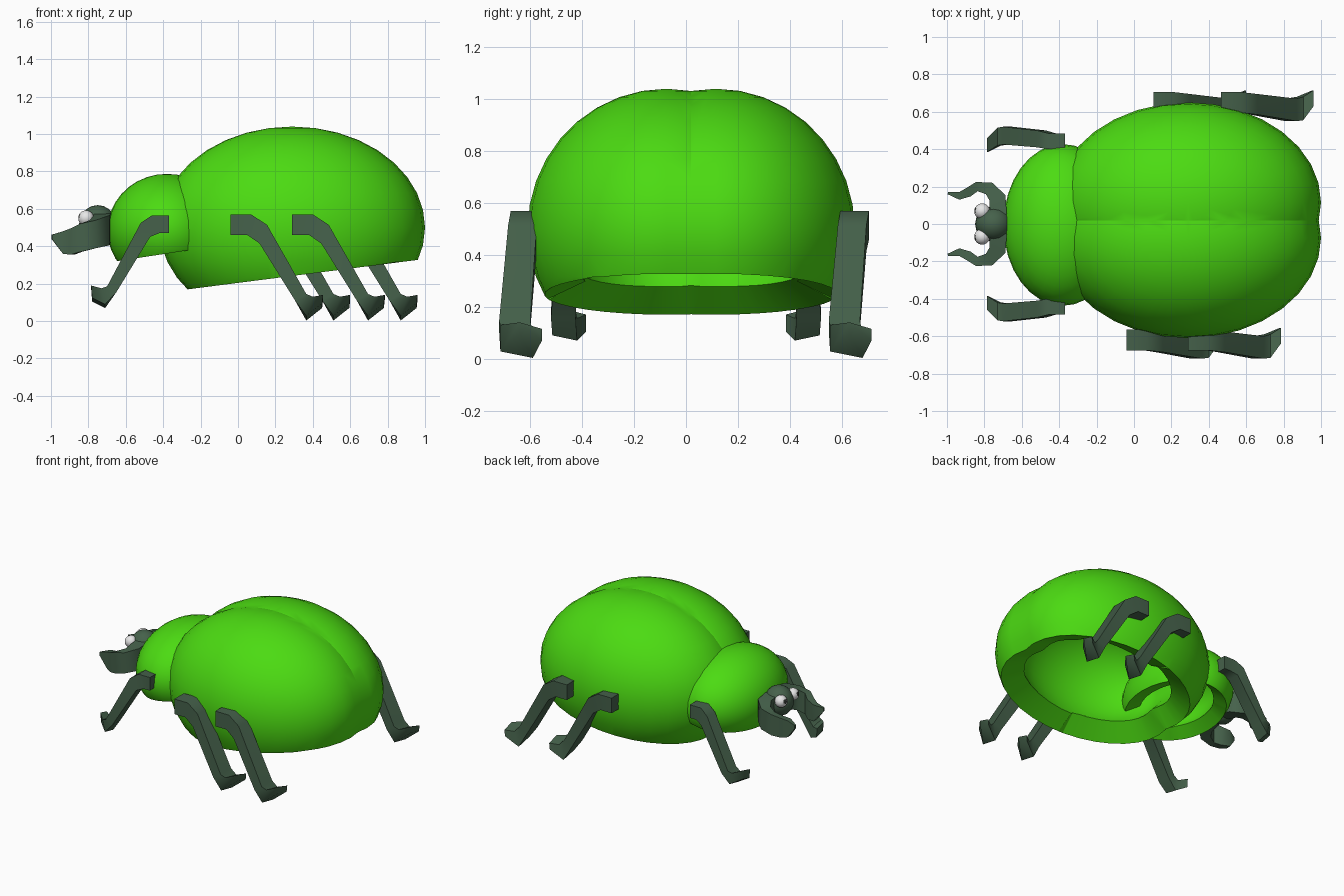
import bpy, bmesh, math
from mathutils import Vector, Matrix

if "Cube" in bpy.data.objects:
    bpy.data.objects.remove(bpy.data.objects["Cube"])


def mat(name, col):
    m = bpy.data.materials.new(name)
    m.diffuse_color = (*col, 1)
    m.use_nodes = True
    m.node_tree.nodes["Principled BSDF"].inputs["Base Color"].default_value = m.diffuse_color
    return m


GREEN = mat("bright_green_shell", (0.072, 0.71, 0.006))
DARK = mat("dark_grey_green", (0.06, 0.12, 0.07))
WHITE = mat("eye_white", (0.8, 0.8, 0.8))
BLACK = mat("pupil_dark", (0.03, 0.035, 0.03))


def finish(name, bm, mats, angle=30, thickness=0):
    me = bpy.data.meshes.new(name)
    bm.to_mesh(me)
    bm.free()
    ob = bpy.data.objects.new(name, me)
    bpy.context.collection.objects.link(ob)
    for m in mats:
        me.materials.append(m)
    bpy.ops.object.select_all(action='DESELECT')
    ob.select_set(True)
    bpy.context.view_layer.objects.active = ob
    if thickness:
        s = ob.modifiers.new("thickness", 'SOLIDIFY')
        s.thickness = thickness
        s.offset = -1
        bpy.ops.object.modifier_apply(modifier=s.name)
    bpy.ops.object.shade_smooth_by_angle(angle=math.radians(angle))
    return ob


def ellipsoid(centre, radii, u=32, v=18):
    bm = bmesh.new()
    M = Matrix.Translation(centre) @ Matrix.Diagonal((*radii, 1))
    bmesh.ops.create_uvsphere(bm, u_segments=u, v_segments=v, radius=1, matrix=M)
    return bm


def cut(bm, co, no):
    """Remove everything behind the plane, leaving it open."""
    bmesh.ops.bisect_plane(bm, geom=bm.verts[:] + bm.edges[:] + bm.faces[:], dist=1e-5,
                           plane_co=co, plane_no=no, clear_inner=True)
    bmesh.ops.remove_doubles(bm, verts=bm.verts, dist=0.004)


# wing cases: two overlapping half ellipsoids, open below on a tilted cut
bm = ellipsoid((0.29, 0.095, 0.5), (0.71, 0.535, 0.54))
cut(bm, (0, 0, 0), (0, 1, 0))
half = bmesh.ops.duplicate(bm, geom=bm.verts[:] + bm.edges[:] + bm.faces[:])["geom"]
hv = [g for g in half if isinstance(g, bmesh.types.BMVert)]
hf = [g for g in half if isinstance(g, bmesh.types.BMFace)]
bmesh.ops.scale(bm, vec=(1, -1, 1), verts=hv)
bmesh.ops.reverse_faces(bm, faces=hf)
bmesh.ops.remove_doubles(bm, verts=bm.verts, dist=1e-4)
cut(bm, (-0.29, 0, 0.167), (-0.127, 0, 0.992))
bmesh.ops.translate(bm, vec=(0, 0.02, 0), verts=bm.verts)
finish("wing_cases", bm, [GREEN], angle=18, thickness=0.16)

# front shield behind the head
bm = ellipsoid((-0.38, -0.005, 0.485), (0.318, 0.432, 0.302))
cut(bm, (-0.65, 0, 0.32), (-0.15, 0, 0.989))
finish("front_shield", bm, [GREEN], thickness=0.1)

# head
finish("head", ellipsoid((-0.75, 0, 0.515), (0.1, 0.095, 0.105), 16, 10), [DARK])

# eyes with pupils coloured by direction
for side, label in ((1, "left"), (-1, "right")):
    c = Vector((-0.812, 0.068 * side, 0.55))
    bm = ellipsoid(c, (0.042, 0.042, 0.042), 24, 16)
    look = Vector((-0.93, 0.1 * side, 0.25)).normalized()
    for f in bm.faces:
        if (f.calc_center_median() - c).normalized().dot(look) > 0.92:
            f.material_index = 1
    finish(label + "_eye", bm, [WHITE, BLACK])


def loft(name, rings, mirror=False):
    """Four-sided tube through rings of four points."""
    bm = bmesh.new()
    s = -1 if mirror else 1
    vs = [[bm.verts.new((p[0], p[1] * s, p[2])) for p in r] for r in rings]
    for a, b in zip(vs, vs[1:]):
        for i in range(4):
            j = (i + 1) % 4
            bm.faces.new((a[i], a[j], b[j], b[i]))
    bm.faces.new(vs[0])
    bm.faces.new(vs[-1])
    bmesh.ops.recalc_face_normals(bm, faces=bm.faces)
    return finish(name, bm, [DARK], angle=50)


# legs: rings given as top x, top z, bottom x, bottom z, outer y, inner y, roll
def leg_rings(rows, dx=0, dy=0):
    return [[(xt + dx, y0 + dy, zt), (xt + dx, y1 + dy, zt - r),
             (xb + dx, y1 + dy, zb), (xb + dx, y0 + dy, zb + r)]
            for xt, zt, xb, zb, y0, y1, r in rows]


REAR = [(-.04, .57, -.04, .46, -.675, -.565, 0), (.07, .57, .05, .46, -.675, -.565, 0),
        (.155, .515, .115, .415, -.685, -.575, 0), (.365, .145, .305, .11, -.72, -.60, 0),
        (.40, .13, .365, .003, -.715, -.59, .025), (.455, .14, .45, .07, -.64, -.555, .025)]
FRONT = [(-.37, .565, -.37, .47, .485, .40, 0), (-.46, .565, -.42, .47, .485, .40, 0),
         (-.52, .525, -.47, .45, .50, .41, 0), (-.70, .185, -.65, .155, .52, .425, 0),
         (-.73, .175, -.71, .07, .515, .42, .02), (-.785, .19, -.78, .105, .46, .385, .02)]
for dx, shift, place in ((0, 0.145, "middle"), (0.33, 0.175, "rear")):
    loft(place + "_leg_near", leg_rings(REAR, dx))
    loft(place + "_leg_far", leg_rings(REAR, dx + shift, 1.27))
for flip, label in ((False, "far"), (True, "near")):
    loft("front_leg_" + label, leg_rings(FRONT), flip)

# jaws: curved path with x, y, z, half width, half height
JAW = [(-.725, .05, .50, .045, .075), (-.73, .14, .485, .045, .08), (-.775, .19, .465, .035, .075),
       (-.84, .20, .445, .025, .075), (-.885, .17, .425, .025, .07), (-.935, .15, .42, .02, .06),
       (-.995, .165, .45, .006, .012)]
rings = []
for i, (x, y, z, w, h) in enumerate(JAW):
    a, b = JAW[max(i - 1, 0)], JAW[min(i + 1, len(JAW) - 1)]
    n = Vector((a[1] - b[1], b[0] - a[0])).normalized() * w
    rings.append([(x + n.x, y + n.y, z + h), (x - n.x, y - n.y, z + h),
                  (x - n.x, y - n.y, z - h), (x + n.x, y + n.y, z - h)])
for flip, label in ((False, "left"), (True, "right")):
    loft(label + "_jaw", rings, flip)
